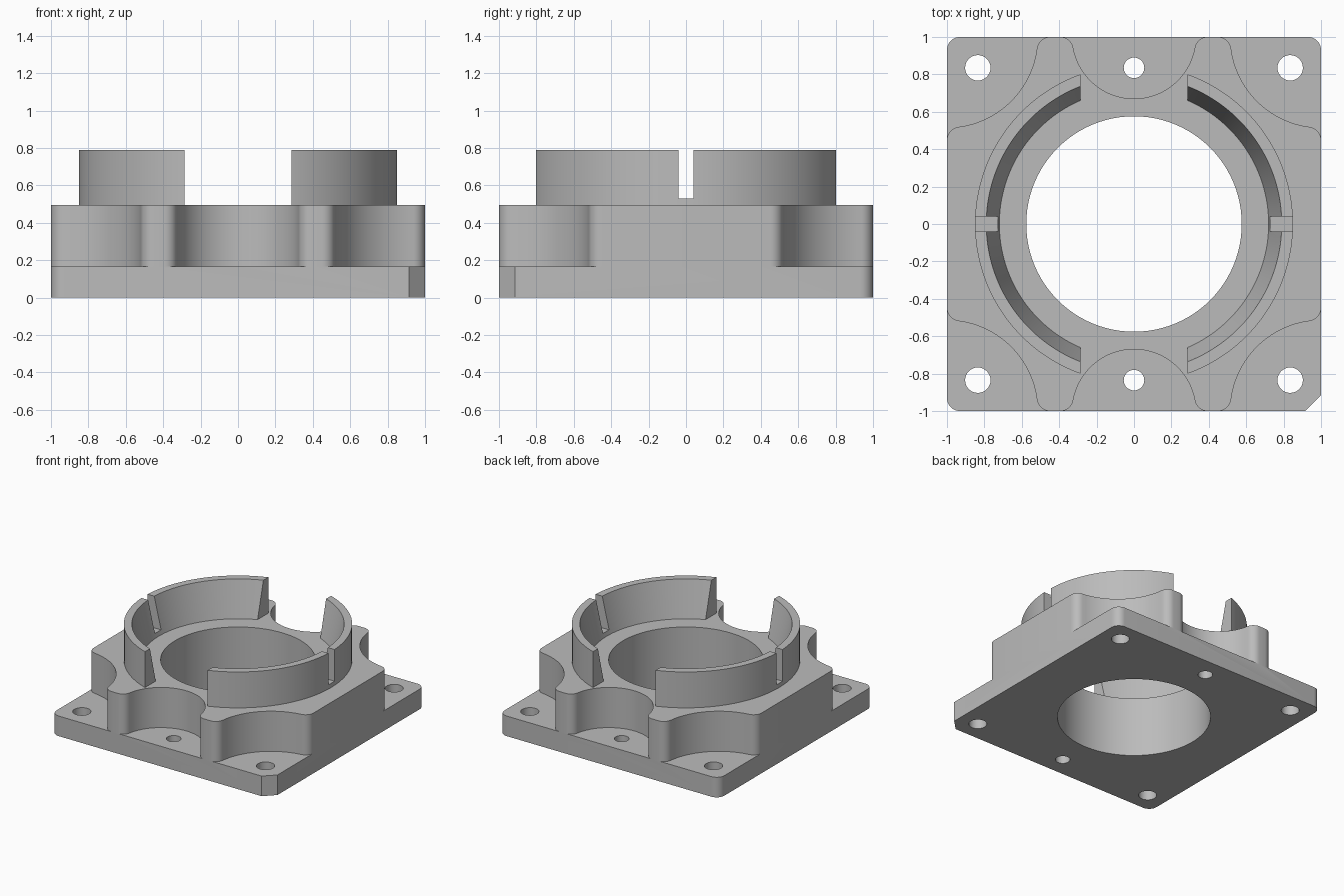
import bpy, bmesh
from math import sin, cos, pi, atan2, sqrt

cube = bpy.data.objects.get("Cube")
if cube:
    bpy.data.objects.remove(cube, do_unlink=True)

PLATE_TOP, BODY_TOP, RING_TOP = 0.165, 0.495, 0.79
FILLET = 0.07

grey = bpy.data.materials.new("plain grey")
grey.use_nodes = True
GREY = (0.5, 0.5, 0.5, 1)
grey.diffuse_color = GREY
grey.node_tree.nodes["Principled BSDF"].inputs["Base Color"].default_value = GREY


def arc(cx, cy, r, a0, a1, n):
    return [(cx + r * cos(a0 + (a1 - a0) * i / n), cy + r * sin(a0 + (a1 - a0) * i / n))
            for i in range(n + 1)]


def make_object(name, bm):
    bmesh.ops.recalc_face_normals(bm, faces=bm.faces)
    mesh = bpy.data.meshes.new(name)
    bm.to_mesh(mesh)
    bm.free()
    mesh.materials.append(grey)
    ob = bpy.data.objects.new(name, mesh)
    bpy.context.collection.objects.link(ob)
    return ob


def prism(name, points, z0, z1):
    bm = bmesh.new()
    face = bm.faces.new([bm.verts.new((x, y, z0)) for x, y in points])
    top = bmesh.ops.extrude_face_region(bm, geom=[face])["geom"]
    bmesh.ops.translate(bm, vec=(0, 0, z1 - z0),
                        verts=[v for v in top if isinstance(v, bmesh.types.BMVert)])
    return make_object(name, bm)


def box(name, x0, x1, y0, y1, z0, z1):
    return prism(name, [(x0, y0), (x1, y0), (x1, y1), (x0, y1)], z0, z1)


def cylinder(name, x, y, r, n):
    return prism(name, arc(x, y, r, 0, 2 * pi, n)[:-1], -0.1, 1)


def combine(target, others, operation):
    # Apply the booleans, then drop the helper objects
    for other in others:
        other.hide_render = True
        mod = target.modifiers.new("cut", "BOOLEAN")
        mod.operation, mod.solver, mod.object = operation, "EXACT", other
    graph = bpy.context.evaluated_depsgraph_get()
    mesh = bpy.data.meshes.new_from_object(target.evaluated_get(graph))
    target.modifiers.clear()
    target.data = mesh
    for other in others:
        bpy.data.objects.remove(other, do_unlink=True)


# Square block with three rounded corners and one chamfered corner
c = 1 - FILLET
outline = [(0.915, -1), (1, -0.915)]
for i, (sx, sy) in enumerate([(1, 1), (-1, 1), (-1, -1)]):
    outline += arc(sx * c, sy * c, FILLET, i * pi / 2, (i + 1) * pi / 2, 8)
housing = prism("flange_housing", outline, 0, BODY_TOP)

cutters = []

# Corner pockets, blended into the side walls
R = 0.485
d = sqrt((R + FILLET) ** 2 - FILLET ** 2)
steep, shallow = atan2(d, FILLET), atan2(FILLET, d)
corner = (arc(c, 1 - d, FILLET, 0, steep, 8)
          + arc(1, 1, R, pi + steep, pi + shallow, 24)[1:-1]
          + arc(1 - d, c, FILLET, shallow, pi / 2, 8)
          + [(1 - d, 1.1), (1.1, 1.1), (1.1, 1 - d)])
for sx in (-1, 1):
    for sy in (-1, 1):
        cutters.append(prism("corner_pocket", [(sx * x, sy * y) for x, y in corner], PLATE_TOP, 1))
        cutters.append(cylinder("corner_hole", sx * 0.835, sy * 0.835, 0.068, 32))

# Middle pockets at front and back
R = 0.33
d = sqrt((R + FILLET) ** 2 - FILLET ** 2)
a = atan2(FILLET, d)
middle = (arc(d, c, FILLET, pi / 2, pi - a, 8)
          + arc(0, 1, R, -a, a - pi, 32)[1:-1]
          + arc(-d, c, FILLET, a, pi / 2, 8)
          + [(-d, 1.1), (d, 1.1)])
for sy in (-1, 1):
    cutters.append(prism("middle_pocket", [(x, sy * y) for x, y in middle], PLATE_TOP, 1))
    cutters.append(cylinder("middle_hole", 0, sy * 0.835, 0.055, 32))

# Central bore
cutters.append(cylinder("bore", 0, 0, 0.576, 96))
combine(housing, cutters, "DIFFERENCE")

# Collar with a tapered inside, rooted in the block
profile = [(0.72, 0.4), (0.85, 0.4), (0.85, RING_TOP), (0.79, RING_TOP), (0.72, BODY_TOP)]
N = 128
bm = bmesh.new()
rings = [[bm.verts.new((r * cos(2 * pi * i / N), r * sin(2 * pi * i / N), z)) for r, z in profile]
         for i in range(N)]
for i in range(N):
    here, after = rings[i], rings[(i + 1) % N]
    for j in range(len(profile)):
        k = (j + 1) % len(profile)
        bm.faces.new((here[j], after[j], after[k], here[k]))
collar = make_object("collar", bm)

# Wide gaps front and back, narrow slots left and right
combine(collar, [box("wide_gap", -0.285, 0.285, -1, 1, 0.3, 1),
                 box("side_slot", -1, 1, -0.04, 0.04, 0.53, 1)], "DIFFERENCE")
combine(housing, [collar], "UNION")

bpy.ops.object.select_all(action="DESELECT")
housing.select_set(True)
bpy.context.view_layer.objects.active = housing
bpy.ops.object.shade_smooth_by_angle(angle=pi / 6)
